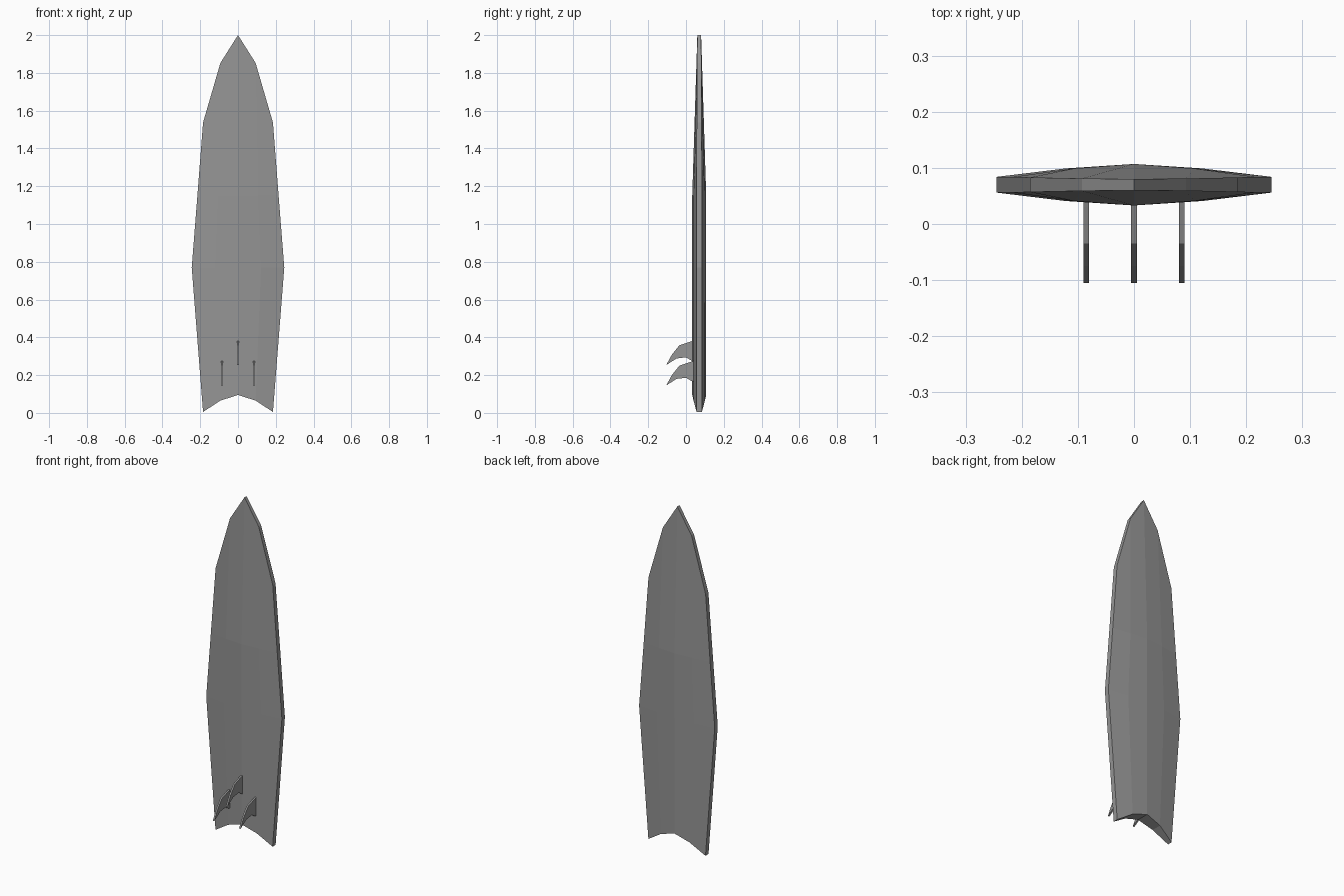
import bpy
import bmesh

if "Cube" in bpy.data.objects:
    bpy.data.objects.remove(bpy.data.objects["Cube"], do_unlink=True)

grey = bpy.data.materials.new("board grey")
grey.use_nodes = True
grey.diffuse_color = (0.3, 0.3, 0.3, 1)
grey.node_tree.nodes["Principled BSDF"].inputs["Base Color"].default_value = (0.3, 0.3, 0.3, 1)


def finish(bm, name):
    bmesh.ops.recalc_face_normals(bm, faces=bm.faces[:])
    mesh = bpy.data.meshes.new(name)
    bm.to_mesh(mesh)
    bm.free()
    mesh.materials.append(grey)
    obj = bpy.data.objects.new(name, mesh)
    bpy.context.scene.collection.objects.link(obj)
    return obj


# Board: stations from nose to tail, each with (x, z, half thickness)
# at the centre line, the inner line and the rail
MID_Y = 0.07
STATIONS = [
    [(0, 2.0, 0.010), (0.093, 1.853, 0.011), (0.185, 1.537, 0.013)],
    [(0, 1.15, 0.037), (0.107, 1.15, 0.029), (0.215, 1.15, 0.014)],
    [(0, 0.77, 0.037), (0.122, 0.77, 0.029), (0.245, 0.77, 0.014)],
    [(0, 0.095, 0.037), (0.093, 0.065, 0.030), (0.185, 0.005, 0.014)],
]


def board():
    bm = bmesh.new()

    def skin(side):
        rows = []
        for station in STATIONS:
            full = [(-x, z, t) for x, z, t in station[:0:-1]] + station
            rows.append([bm.verts.new((x, MID_Y + side * t, z)) for x, z, t in full])
        for upper, lower in zip(rows, rows[1:]):
            for i in range(len(upper) - 1):
                bm.faces.new((upper[i], upper[i + 1], lower[i + 1], lower[i]))
        # Outline loop running round the nose, rails and tail
        right = [r[-1] for r in rows[1:-1]]
        left = [r[0] for r in rows[-2:0:-1]]
        return rows[0] + right + rows[-1][::-1] + left

    front, back = skin(-1), skin(1)
    for i in range(len(front)):
        j = (i + 1) % len(front)
        bm.faces.new((front[i], front[j], back[j], back[i]))
    return finish(bm, "board")


# Fins: swept side profile in (y, z), extruded across x
FIN = [(0.05, 0.278), (0.03, 0.272), (-0.035, 0.25), (-0.075, 0.2),
       (-0.105, 0.145), (-0.05, 0.18), (0.0, 0.186), (0.03, 0.168), (0.05, 0.165)]
HALF_FIN = 0.005


def fin(name, x, lift):
    bm = bmesh.new()
    face = bm.faces.new([bm.verts.new((x - HALF_FIN, y, z + lift)) for y, z in FIN])
    ring = bmesh.ops.extrude_face_region(bm, geom=[face], use_keep_orig=True)
    moved = [v for v in ring["geom"] if isinstance(v, bmesh.types.BMVert)]
    bmesh.ops.translate(bm, verts=moved, vec=(2 * HALF_FIN, 0, 0))
    return finish(bm, name)


board()
fin("centre_fin", 0, 0.108)
fin("left_fin", 0.085, 0)
fin("right_fin", -0.085, 0)
